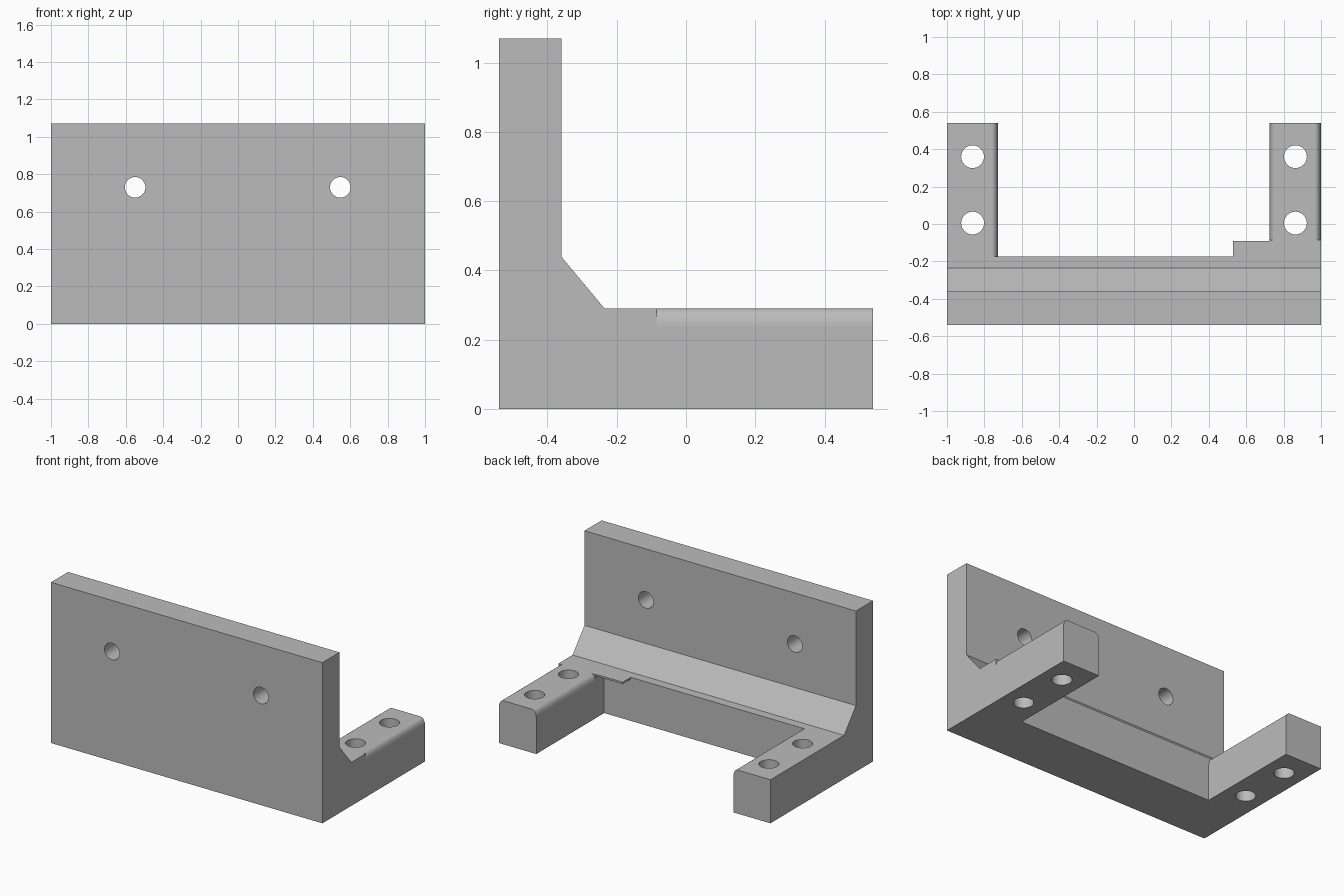
import bpy, bmesh, math
from mathutils import Matrix, Vector

old = bpy.data.objects.get("Cube")
if old:
    bpy.data.objects.remove(old, do_unlink=True)

grey = bpy.data.materials.new("plain grey")
grey.use_nodes = True
colour = (0.5, 0.5, 0.5, 1)
grey.diffuse_color = colour
grey.node_tree.nodes["Principled BSDF"].inputs["Base Color"].default_value = colour


def add_object(name, bm):
    bmesh.ops.recalc_face_normals(bm, faces=bm.faces)
    mesh = bpy.data.meshes.new(name)
    bm.to_mesh(mesh)
    bm.free()
    mesh.materials.append(grey)
    ob = bpy.data.objects.new(name, mesh)
    bpy.context.collection.objects.link(ob)
    return ob


def extrude(name, points, travel):
    bm = bmesh.new()
    face = bm.faces.new([bm.verts.new(p) for p in points])
    new = bmesh.ops.extrude_face_region(bm, geom=[face])["geom"]
    verts = [v for v in new if isinstance(v, bmesh.types.BMVert)]
    bmesh.ops.translate(bm, verts=verts, vec=Vector(travel))
    return add_object(name, bm)


def box(name, x0, x1, y0, y1, z0, z1):
    points = [(x0, y0, z0), (x1, y0, z0), (x1, y1, z0), (x0, y1, z0)]
    return extrude(name, points, (0, 0, z1 - z0))


def cylinder(name, radius, centre, turn=0):
    bm = bmesh.new()
    matrix = Matrix.Translation(centre) @ Matrix.Rotation(turn, 4, "X")
    bmesh.ops.create_cone(bm, cap_ends=True, segments=32, radius1=radius,
                          radius2=radius, depth=0.8, matrix=matrix)
    return add_object(name, bm)


TOP, BACK = 0.29, 0.54
ROUND_W, ROUND_H, STEPS = 0.03, 0.05, 6


def arm(name, x0, x1, y0, round_low, round_high):
    """Bar along y whose upper edges can be rounded on either side."""
    def edge(x, side, rounded):
        if not rounded:
            return [(x, y0, TOP)]
        angles = [i * math.pi / 2 / STEPS for i in range(STEPS + 1)]
        return [(x - side * ROUND_W * (1 - math.cos(a)), y0,
                 TOP - ROUND_H * (1 - math.sin(a))) for a in angles]
    points = [(x0, y0, 0), (x1, y0, 0)]
    points += edge(x1, 1, round_high)
    points += edge(x0, -1, round_low)[::-1]
    return extrude(name, points, (0, BACK - y0, 0))


# Upright plate, sloping brace and crossbar in one profile
profile = [(-0.54, 0), (-0.175, 0), (-0.175, TOP), (-0.235, TOP),
           (-0.36, 0.44), (-0.36, 1.07), (-0.54, 1.07)]
bracket = extrude("bracket", [(-1, y, z) for y, z in profile], (2, 0, 0))

# Arms, square arm root and thin corner ledge
additions = [
    box("arm_root", 0.725, 1, -0.3, -0.085, 0, TOP),
    arm("left_arm", 0.725, 1, -0.15, True, True),
    arm("right_arm", -1, -0.727, -0.2, False, True),
    box("corner_ledge", 0.53, 0.8, -0.2, -0.09, TOP - 0.012, TOP),
]

# Screw holes
cutters = [cylinder("plate_hole", 0.055, (x, -0.45, 0.73), math.pi / 2)
           for x in (-0.55, 0.547)]
cutters += [cylinder("arm_hole", 0.061, (x, y, 0.15))
            for x in (-0.863, 0.863) for y in (0.005, 0.36)]

bpy.ops.object.select_all(action="DESELECT")
bpy.context.view_layer.objects.active = bracket
bracket.select_set(True)
for operation, tools in (("UNION", additions), ("DIFFERENCE", cutters)):
    for tool in tools:
        mod = bracket.modifiers.new(tool.name, "BOOLEAN")
        mod.operation = operation
        mod.solver = "EXACT"
        mod.object = tool
        bpy.ops.object.modifier_apply(modifier=mod.name)
        bpy.data.objects.remove(tool, do_unlink=True)

# Smooth the rounded edges and holes, keep level and upright faces flat
bpy.ops.object.shade_smooth_by_angle(angle=math.radians(35))
for poly in bracket.data.polygons:
    if max(abs(c) for c in poly.normal) > 0.9999:
        poly.use_smooth = False
